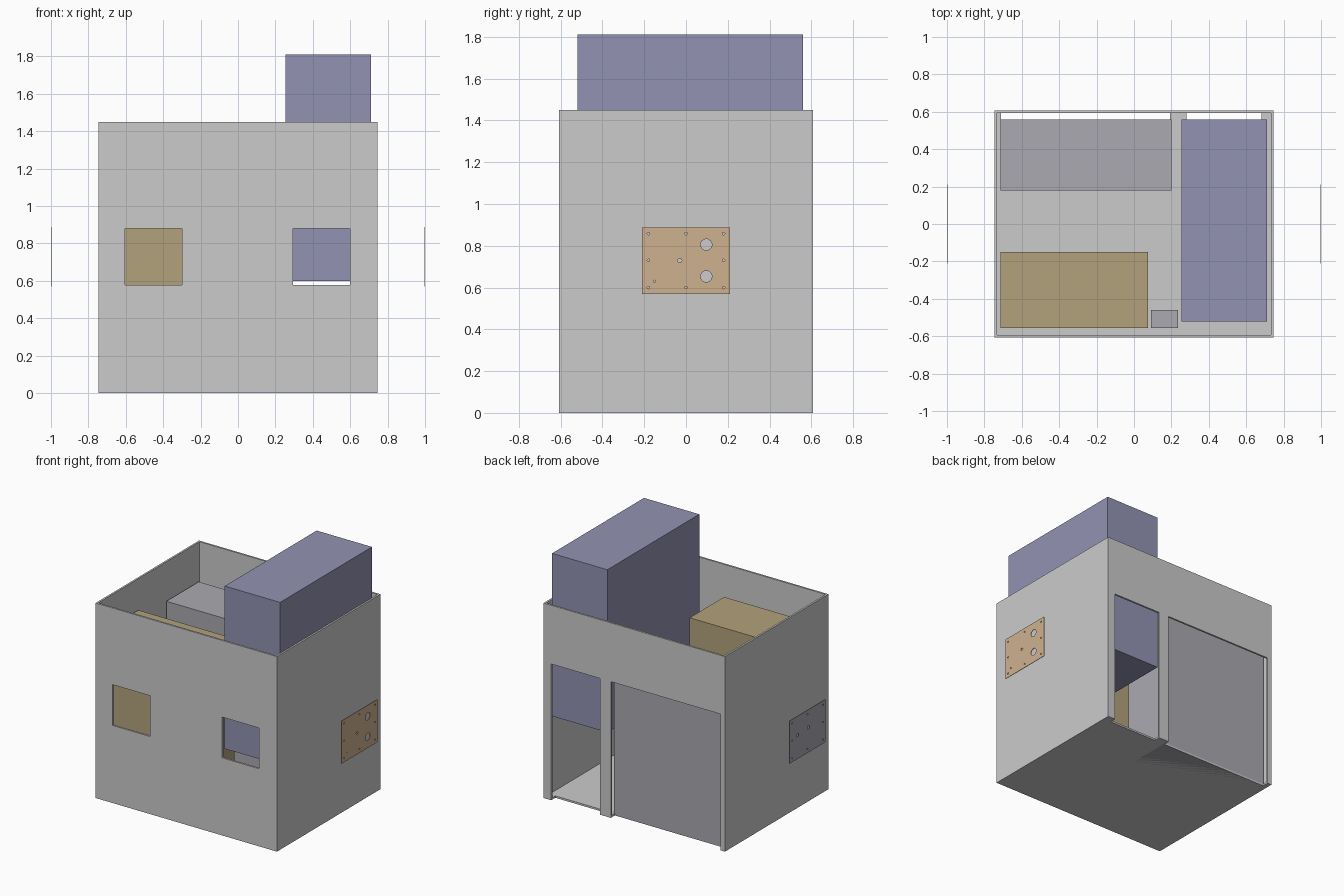
import bpy, math

if "Cube" in bpy.data.objects:
    bpy.data.objects.remove(bpy.data.objects["Cube"])


def paint(obj, name, rgb):
    mat = bpy.data.materials.get(name) or bpy.data.materials.new(name)
    mat.diffuse_color = (*rgb, 1)
    mat.use_nodes = True
    mat.node_tree.nodes["Principled BSDF"].inputs["Base Color"].default_value = mat.diffuse_color
    obj.data.materials.append(mat)


def box(name, x0, x1, y0, y1, z0, z1):
    bpy.ops.mesh.primitive_cube_add(size=1)
    o = bpy.context.object
    o.name = name
    o.scale = (x1 - x0, y1 - y0, z1 - z0)
    o.location = ((x0 + x1) / 2, (y0 + y1) / 2, (z0 + z1) / 2)
    bpy.ops.object.transform_apply(location=True, rotation=True, scale=True)
    return o


def cut(target, cutter):
    cutter.hide_render = True
    mod = target.modifiers.new("cut", 'BOOLEAN')
    mod.operation = 'DIFFERENCE'
    mod.solver = 'EXACT'
    mod.object = cutter
    bpy.context.view_layer.objects.active = target
    bpy.ops.object.modifier_apply(modifier=mod.name)
    bpy.data.objects.remove(cutter, do_unlink=True)


# Open-topped room shell with thin walls and floor
W, D, H, T = 0.746, 0.608, 1.45, 0.014
room = box("room_shell", -W, W, -D, D, 0, H)
cut(room, box("hollow", -W + T, W - T, -D + T, D - T, T, H + 0.2))

# Two front windows
for x0, x1 in ((-0.605, -0.30), (0.295, 0.60)):
    cut(room, box("window_cut", x0, x1, -D - 0.1, -D + 0.05, 0.577, 0.88))

# Two rear doorways, notching the floor edge
for x0, x1 in ((-0.71, 0.193), (0.28, 0.683)):
    cut(room, box("door_cut", x0, x1, 0.56, D + 0.1, -0.1, 1.013))

# Equipment blocks inside the room
blocks = [
    ("raised_blue_unit", (0.255, 0.71, -0.52, 0.56, 0.60, 1.81), "blue", (0.29, 0.29, 0.45)),
    ("brown_unit", (-0.715, 0.075, -0.555, -0.15, T, 1.23), "brown", (0.45, 0.36, 0.20)),
    ("grey_cabinet", (-0.715, 0.20, 0.18, 0.56, 0.0, 1.17), "slate", (0.40, 0.40, 0.44)),
    ("small_grey_box", (0.09, 0.235, -0.555, -0.46, T, 0.36), "slate", (0.40, 0.40, 0.44)),
]
for name, dims, mat, rgb in blocks:
    paint(box(name, *dims), mat, rgb)


# Thin drilled plates standing off both sides; holes are (y, z, radius)
def plate(name, x0, x1, holes, mat, rgb):
    o = box(name, x0, x1, -0.21, 0.21, 0.57, 0.888)
    for y, z, r in holes:
        bpy.ops.mesh.primitive_cylinder_add(vertices=24, radius=r, depth=0.1,
                                            location=((x0 + x1) / 2, y, z),
                                            rotation=(0, math.pi / 2, 0))
        cut(o, bpy.context.object)
    paint(o, mat, rgb)


screws = [(y, z, 0.006) for y in (-0.18, 0, 0.18) for z in (0.60, 0.73, 0.858)
          if (y, z) != (0, 0.73)]
plate("right_plate", 0.996, 1.0,
      screws + [(-0.15, 0.63, 0.005), (-0.03, 0.73, 0.01),
                (0.097, 0.805, 0.027), (0.097, 0.653, 0.027)],
      "copper", (0.62, 0.44, 0.28))
plate("left_plate", -1.0, -0.996,
      screws + [(0.117, 0.745, 0.012), (-0.01, 0.755, 0.012)],
      "slate", (0.40, 0.40, 0.44))
